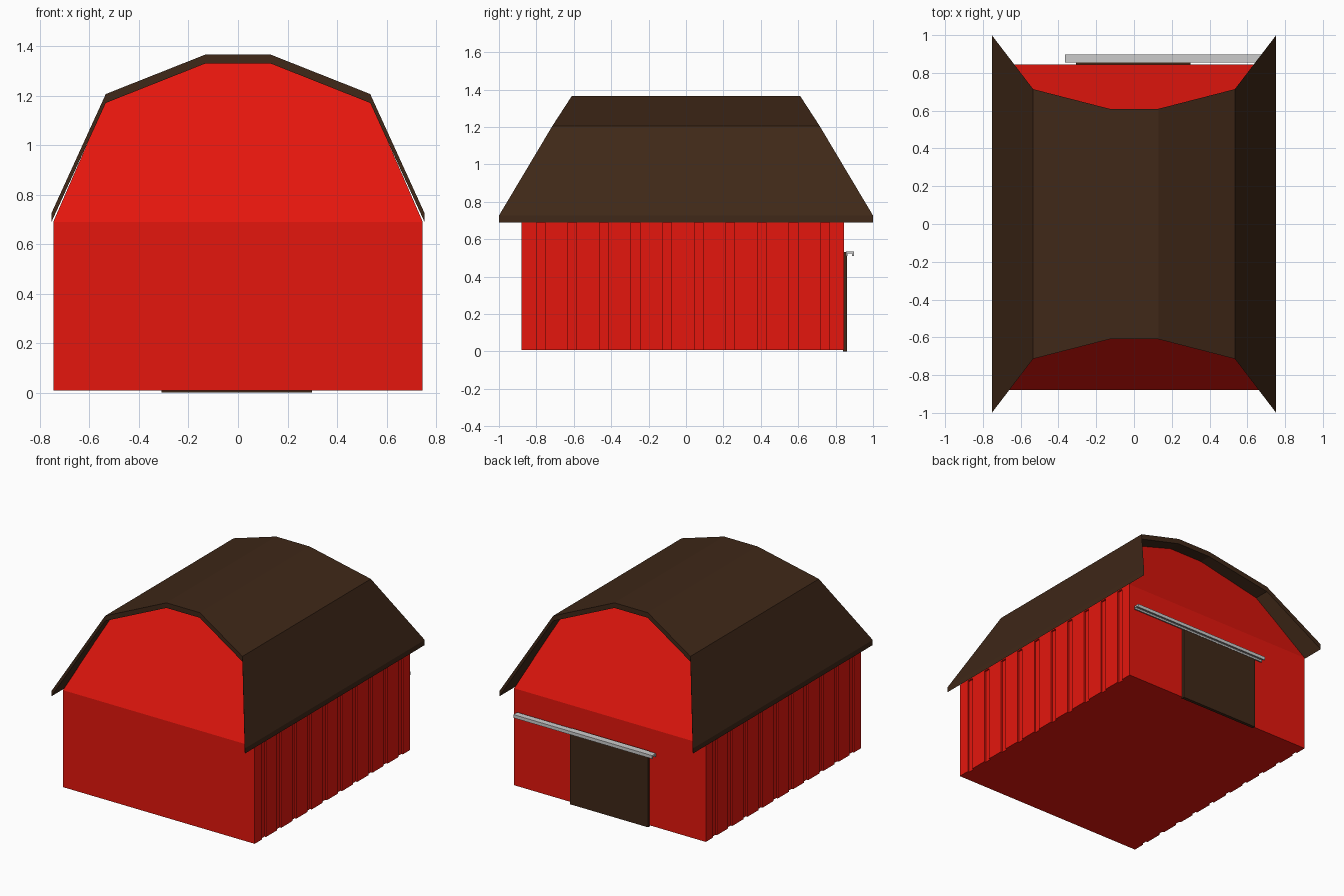
import bpy

if "Cube" in bpy.data.objects:
    bpy.data.objects.remove(bpy.data.objects["Cube"])


def material(name, color):
    m = bpy.data.materials.new(name)
    m.diffuse_color = (*color, 1)
    m.use_nodes = True
    m.node_tree.nodes["Principled BSDF"].inputs["Base Color"].default_value = m.diffuse_color
    return m


RED = material("barn_red", (0.78, 0.008, 0.004))
BROWN = material("dark_brown", (0.05, 0.021, 0.009))


def loft(name, start, end, mat=None):
    """Closed solid between two matching outlines."""
    n = len(start)
    faces = [tuple(range(n))[::-1], tuple(range(n, 2 * n))]
    faces += [(i, (i + 1) % n, n + (i + 1) % n, n + i) for i in range(n)]
    mesh = bpy.data.meshes.new(name)
    mesh.from_pydata(list(start) + list(end), [], faces)
    import_bm = bmesh.new()
    import_bm.from_mesh(mesh)
    bmesh.ops.recalc_face_normals(import_bm, faces=import_bm.faces)
    import_bm.to_mesh(mesh)
    import_bm.free()
    obj = bpy.data.objects.new(name, mesh)
    bpy.context.collection.objects.link(obj)
    if mat:
        mesh.materials.append(mat)
    return obj


import bmesh

FRONT, BACK, SIDE = -0.88, 0.845, 0.746
BASE, EAVE = 0.008, 0.69

# walls: footprint with ten vertical grooves on each long side
edge = [(SIDE, FRONT)]
for i in range(10):
    y = -0.80 + 0.169 * i
    edge += [(SIDE, y), (SIDE - 0.012, y), (SIDE - 0.012, y + 0.046), (SIDE, y + 0.046)]
edge.append((SIDE, BACK))
footprint = edge + [(-x, y) for x, y in reversed(edge)]
loft("walls", [(x, y, BASE) for x, y in footprint],
     [(x, y, EAVE) for x, y in footprint], RED)

# gambrel roof outline: x, underside z, half length
half = [(0.753, 0.69, 1.0), (0.534, 1.17, 0.714), (0.13, 1.33, 0.61)]
arch = half + [(-x, z, l) for x, z, l in reversed(half)]

# gable block with inward-leaning ends, tucked just into the roof
gable = [(SIDE if x > 0.7 else -SIDE if x < -0.7 else x,
          z if abs(x) > 0.7 else z + 0.008) for x, z, l in arch]
loft("gables", [(x, FRONT + 0.5 * (z - EAVE), z) for x, z in gable],
     [(x, BACK - 0.5 * (z - EAVE), z) for x, z in gable], RED)

# roof shell, longer at the eaves than at the ridge
THICK = 0.036
section = [(x, z, l) for x, z, l in arch] + [(x, z + THICK, l) for x, z, l in reversed(arch)]
loft("roof", [(x, -l, z) for x, z, l in section],
     [(x, l, z) for x, z, l in section], BROWN)


def bar(name, x0, x1, outline, mat=None):
    return loft(name, [(x0, y, z) for y, z in outline],
                [(x1, y, z) for y, z in outline], mat)


# sliding door on the back wall
bar("sliding_door", -0.308, 0.298,
    [(0.84, 0), (0.862, 0), (0.862, 0.53), (0.84, 0.53)], BROWN)

# door rail: channel open underneath
bar("door_rail", -0.365, 0.715,
    [(0.855, 0.51), (0.864, 0.51), (0.864, 0.522), (0.888, 0.522),
     (0.888, 0.51), (0.897, 0.51), (0.897, 0.533), (0.855, 0.533)])
